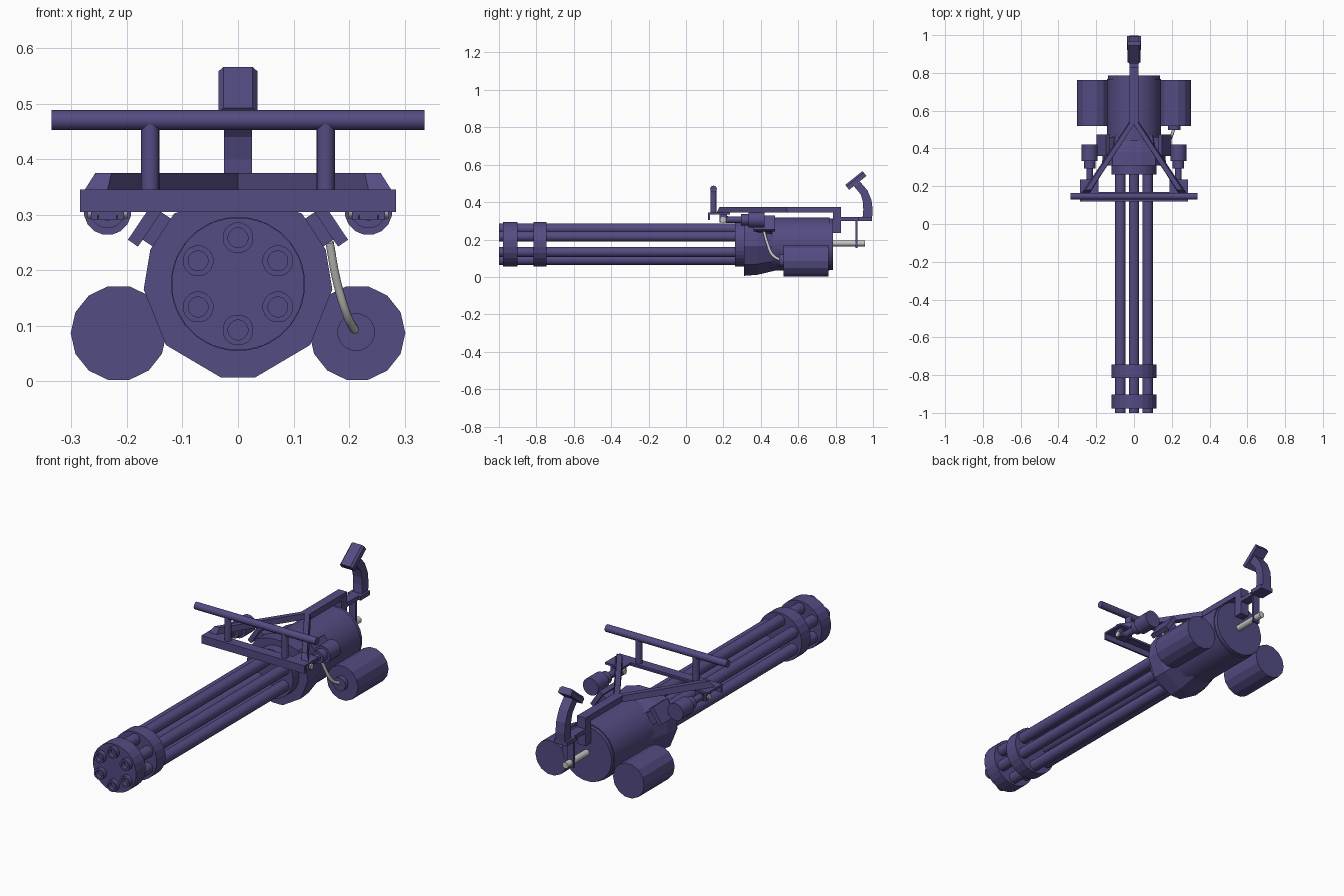
import bpy, bmesh, math
from mathutils import Vector, Matrix

if "Cube" in bpy.data.objects:
    bpy.data.objects.remove(bpy.data.objects["Cube"])


def material(name, rgb):
    m = bpy.data.materials.new(name)
    m.diffuse_color = (*rgb, 1)
    m.use_nodes = True
    m.node_tree.nodes["Principled BSDF"].inputs["Base Color"].default_value = m.diffuse_color
    return m


PURPLE = material("dusty purple", (0.088, 0.072, 0.225))
GREY = material("light grey", (0.55, 0.55, 0.53))
CZ = 0.175  # height of the barrel axis


def finish(name, bm, mat=PURPLE, smooth=None):
    bmesh.ops.recalc_face_normals(bm, faces=bm.faces)
    me = bpy.data.meshes.new(name)
    bm.to_mesh(me)
    bm.free()
    me.materials.append(mat)
    ob = bpy.data.objects.new(name, me)
    bpy.context.collection.objects.link(ob)
    if smooth:
        bpy.ops.object.select_all(action='DESELECT')
        ob.select_set(True)
        bpy.context.view_layer.objects.active = ob
        bpy.ops.object.shade_smooth_by_angle(angle=math.radians(smooth))
    return ob


def box(name, x, y, z, mat=PURPLE):
    bm = bmesh.new()
    size = Vector((x[1] - x[0], y[1] - y[0], z[1] - z[0]))
    mid = Vector((x[0] + x[1], y[0] + y[1], z[0] + z[1])) / 2
    bmesh.ops.create_cube(bm, size=1, matrix=Matrix.Translation(mid) @ Matrix.Diagonal((*size, 1)))
    return finish(name, bm, mat)


def loft(name, rings, closed=False, mat=PURPLE, smooth=None):
    """Skin rings of equal point count; cap the ends, or join last to first."""
    bm = bmesh.new()
    rows = [[bm.verts.new(p) for p in r] for r in rings]
    n = len(rows[0])
    pairs = list(zip(rows, rows[1:])) + ([(rows[-1], rows[0])] if closed else [])
    for a, b in pairs:
        for i in range(n):
            bm.faces.new((a[i], a[(i + 1) % n], b[(i + 1) % n], b[i]))
    if not closed:
        bm.faces.new(rows[0])
        bm.faces.new(rows[-1])
    return finish(name, bm, mat, smooth)


def circle(x, y, z, r, n, phase=0.5):
    return [(x + r * math.sin(2 * math.pi * (i + phase) / n), y,
             z - r * math.cos(2 * math.pi * (i + phase) / n)) for i in range(n)]


def lathe(name, x, z, profile, n, closed=False, mat=PURPLE, smooth=None):
    """Turn a list of (y, radius) about an axis along y."""
    return loft(name, [circle(x, y, z, r, n) for y, r in profile], closed, mat, smooth)


def rod(name, a, b, r, n=16, mat=PURPLE):
    a, b = Vector(a), Vector(b)
    bm = bmesh.new()
    q = (b - a).to_track_quat('Z', 'Y').to_matrix().to_4x4()
    bmesh.ops.create_cone(bm, cap_ends=True, segments=n, radius1=r, radius2=r,
                          depth=(b - a).length, matrix=Matrix.Translation((a + b) / 2) @ q)
    return finish(name, bm, mat, 40)


def extrude_x(name, pts, half):
    return loft(name, [[(s * half, y, z) for y, z in pts] for s in (-1, 1)])


# barrel cluster: six hollow tubes
for i in range(6):
    a = math.radians(90 + 60 * i)
    lathe("barrel_%d" % (i + 1), 0.083 * math.cos(a), CZ + 0.083 * math.sin(a),
          [(-1.0, 0.028), (0.3, 0.028), (0.3, 0.018), (-1.0, 0.018)], 16, True, smooth=40)

# clamp discs and base disc
for name, y0, y1 in (("muzzle_clamp", -0.978, -0.902), ("middle_clamp", -0.815, -0.745)):
    lathe(name, 0, CZ, [(y0, 0.12), (y1, 0.12)], 24)
lathe("base_disc", 0, CZ, [(0.262, 0.121), (0.33, 0.121)], 32)

# faceted front housing, tapering to the rear housing
half = [(0.03, 0.006), (0.13, 0.065), (0.17, 0.165), (0.158, 0.237), (0.115, 0.302), (0.04, 0.325)]
outline = half + [(-x, z) for x, z in reversed(half)]
loft("front_housing", [[(x * s, y, CZ + (z - CZ) * s) for x, z in outline]
                       for y, s in ((0.31, 1), (0.38, 0.97), (0.48, 0.83))])
lathe("rear_housing", 0, CZ, [(0.44, 0.143), (0.768, 0.143), (0.768, 0.138), (0.787, 0.138)], 24, smooth=30)

# side tanks
for s, side in ((-1, "left"), (1, "right")):
    lathe(side + "_tank", s * 0.215, 0.0865, [(0.52, 0.0865), (0.762, 0.0865)], 14)
lathe("tank_cap", 0.213, 0.088, [(0.498, 0.034), (0.53, 0.034)], 16)

# hose from the right tank to its mount
cu = bpy.data.curves.new("hose", 'CURVE')
cu.dimensions = '3D'
cu.bevel_depth = 0.008
cu.bevel_resolution = 2
cu.use_fill_caps = True
sp = cu.splines.new('BEZIER')
path = [(0.213, 0.51, 0.088), (0.198, 0.465, 0.115), (0.178, 0.435, 0.18), (0.165, 0.415, 0.25)]
sp.bezier_points.add(len(path) - 1)
for p, co in zip(sp.bezier_points, path):
    p.co = co
    p.handle_left_type = p.handle_right_type = 'AUTO'
cu.materials.append(GREY)
bpy.context.collection.objects.link(bpy.data.objects.new("hose", cu))

# carrying bar, posts and L-shaped front plate
rod("carry_bar", (-0.336, 0.147, 0.47), (0.336, 0.147, 0.47), 0.018)
box("plate_front", (-0.285, 0.285), (0.118, 0.128), (0.305, 0.345))
box("plate_top", (-0.285, 0.285), (0.118, 0.17), (0.335, 0.345))

for s, side in ((-1, "left"), (1, "right")):
    rod(side + "_bar_post", (s * 0.158, 0.147, 0.34), (s * 0.158, 0.147, 0.468), 0.0165)
    box(side + "_plate_tab", sorted((s * 0.187, s * 0.285)), (0.165, 0.235), (0.335, 0.345))
    # angled frame arm
    lower = [(s * 0.276, 0.165), (s * 0.235, 0.165), (0, 0.525), (0, 0.578)]
    upper = [(s * 0.257, 0.18), (s * 0.228, 0.18), (0, 0.525), (0, 0.57)]
    loft(side + "_frame_arm", [[(x, y, 0.345) for x, y in lower], [(x, y, 0.375) for x, y in upper]])
    # damper with clevis and pale pin
    x = s * 0.235
    lathe(side + "_damper", x, 0.306, [(0.215, 0.017), (0.295, 0.017), (0.295, 0.031), (0.333, 0.031),
                                       (0.333, 0.043), (0.42, 0.043)], 16, smooth=30)
    for k in (-1, 1):
        box(side + "_clevis", (x + k * 0.024 - 0.006, x + k * 0.024 + 0.006), (0.18, 0.22), (0.29, 0.338))
    rod(side + "_pin", (x - 0.036, 0.198, 0.307), (x + 0.036, 0.198, 0.307), 0.014, 12, GREY)
    box(side + "_damper_eye", (x - 0.016, x + 0.016), (0.18, 0.225), (0.29, 0.325))
    # radial mount: block plus outer pad
    th = math.radians(34)
    rad = Vector((s * math.cos(th), 0, math.sin(th)))
    tan = Vector((s * math.sin(th), 0, -math.cos(th)))
    for part, r0, r1, t, y0, y1 in (("block", 0.125, 0.19, 0.03, 0.375, 0.46),
                                    ("pad", 0.187, 0.209, 0.045, 0.36, 0.475)):
        rings = []
        for y in (y0, y1):
            c = Vector((0, y, CZ))
            rings.append([c + rad * r0 + tan * t, c + rad * r1 + tan * t,
                          c + rad * r1 - tan * t, c + rad * r0 - tan * t])
        loft(side + "_mount_" + part, rings)

# spine and rear drop post
box("spine", (-0.023, 0.023), (0.53, 0.83), (0.345, 0.375))
box("rear_post", (-0.024, 0.024), (0.785, 0.83), (0.235, 0.36))
box("rear_bracket", (-0.024, 0.024), (0.825, 0.93), (0.299, 0.32))
box("handle_base", (-0.036, 0.036), (0.92, 0.995), (0.299, 0.32))

# curved handle and tilted grip
extrude_x("handle", [(0.995, 0.315), (0.998, 0.36), (0.992, 0.41), (0.97, 0.463), (0.93, 0.51),
                     (0.898, 0.485), (0.935, 0.44), (0.946, 0.4), (0.948, 0.36), (0.944, 0.315)], 0.025)
u, v = Vector((0.093, 0.074)), Vector((0.021, -0.026))
corner = Vector((0.851, 0.492))
section = [(-0.035, 0), (0.035, 0), (0.035, 0.7), (0.026, 1), (-0.026, 1), (-0.035, 0.7)]
rings = []
for k in (0, 1):
    ring = []
    for x, w in section:
        p = corner + u * k + v * (1 - w)
        ring.append((x, p.x, p.y))
    rings.append(ring)
loft("grip", rings)

# trigger hanger and pale drive rod
box("hanger", (-0.018, 0.018), (0.906, 0.918), (0.155, 0.305))
rod("drive_rod", (0, 0.78, 0.18), (0, 0.957, 0.18), 0.016, 12, GREY)
